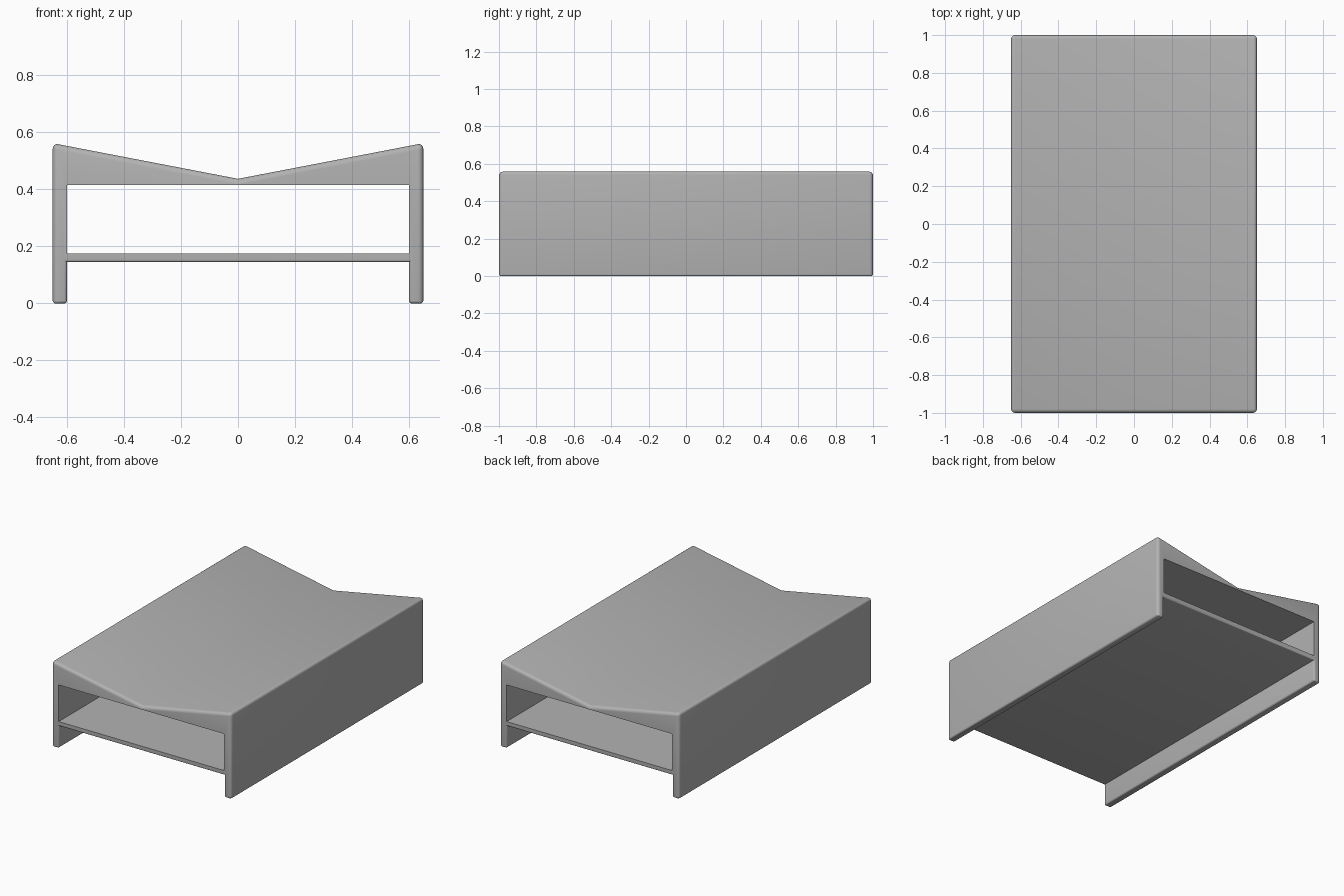
import bpy
import bmesh

cube = bpy.data.objects.get("Cube")
if cube:
    bpy.data.objects.remove(cube, do_unlink=True)

HALF_W, HALF_L = 0.65, 1.0
INNER_W = 0.60
PEAK, VALLEY = 0.562, 0.437
SHELF_LOW, SHELF_TOP, CEILING = 0.145, 0.175, 0.415

grey = bpy.data.materials.new("plain grey")
grey.use_nodes = True
colour = (0.45, 0.45, 0.45, 1)
grey.diffuse_color = colour
grey.node_tree.nodes["Principled BSDF"].inputs["Base Color"].default_value = colour


def extrude_profile(name, profile, half_length, weight=None):
    """Extrude an x-z outline along y, with optional bevel weights."""
    bm = bmesh.new()
    front = bm.faces.new([bm.verts.new((x, -half_length, z)) for x, z in profile])
    moved = bmesh.ops.extrude_face_region(bm, geom=[front], use_keep_orig=True)["geom"]
    verts = [v for v in moved if isinstance(v, bmesh.types.BMVert)]
    bmesh.ops.translate(bm, verts=verts, vec=(0, 2 * half_length, 0))
    bmesh.ops.recalc_face_normals(bm, faces=bm.faces)
    if weight:
        layer = bm.edges.layers.float.new("bevel_weight_edge")
        for edge in bm.edges:
            edge[layer] = weight(edge)
    mesh = bpy.data.meshes.new(name)
    bm.to_mesh(mesh)
    bm.free()
    mesh.materials.append(grey)
    obj = bpy.data.objects.new(name, mesh)
    bpy.context.collection.objects.link(obj)
    return obj


def edge_weight(edge):
    # Concave corners and the shallow valley stay sharp; low edges round less
    if edge.calc_face_angle_signed() < 0.5:
        return 0
    low = max(v.co.z for v in edge.verts) < SHELF_TOP
    return 0.5 if low else 1


# Body: V-shaped top, two side walls and the recess under the shelf
right_half = [(HALF_W, PEAK), (HALF_W, 0), (INNER_W, 0), (INNER_W, SHELF_LOW)]
left_half = [(-x, z) for x, z in reversed(right_half)]
body = extrude_profile("table_body", [(0, VALLEY)] + right_half + left_half,
                       HALF_L, edge_weight)
bevel = body.modifiers.new("rounded edges", "BEVEL")
bevel.limit_method = "WEIGHT"
bevel.width = 0.02
bevel.segments = 4

# Open compartment running from front to back
cutter = extrude_profile("compartment_cutter",
                         [(-INNER_W, SHELF_TOP), (INNER_W, SHELF_TOP),
                          (INNER_W, CEILING), (-INNER_W, CEILING)], HALF_L + 0.1)
cutter.hide_render = True
cut = body.modifiers.new("compartment", "BOOLEAN")
cut.operation = "DIFFERENCE"
cut.solver = "EXACT"
cut.object = cutter

bpy.ops.object.select_all(action="DESELECT")
body.select_set(True)
bpy.context.view_layer.objects.active = body
for name in ("rounded edges", "compartment"):
    bpy.ops.object.modifier_apply(modifier=name)
bpy.data.objects.remove(cutter, do_unlink=True)
bpy.ops.object.shade_smooth_by_angle(angle=0.6)
